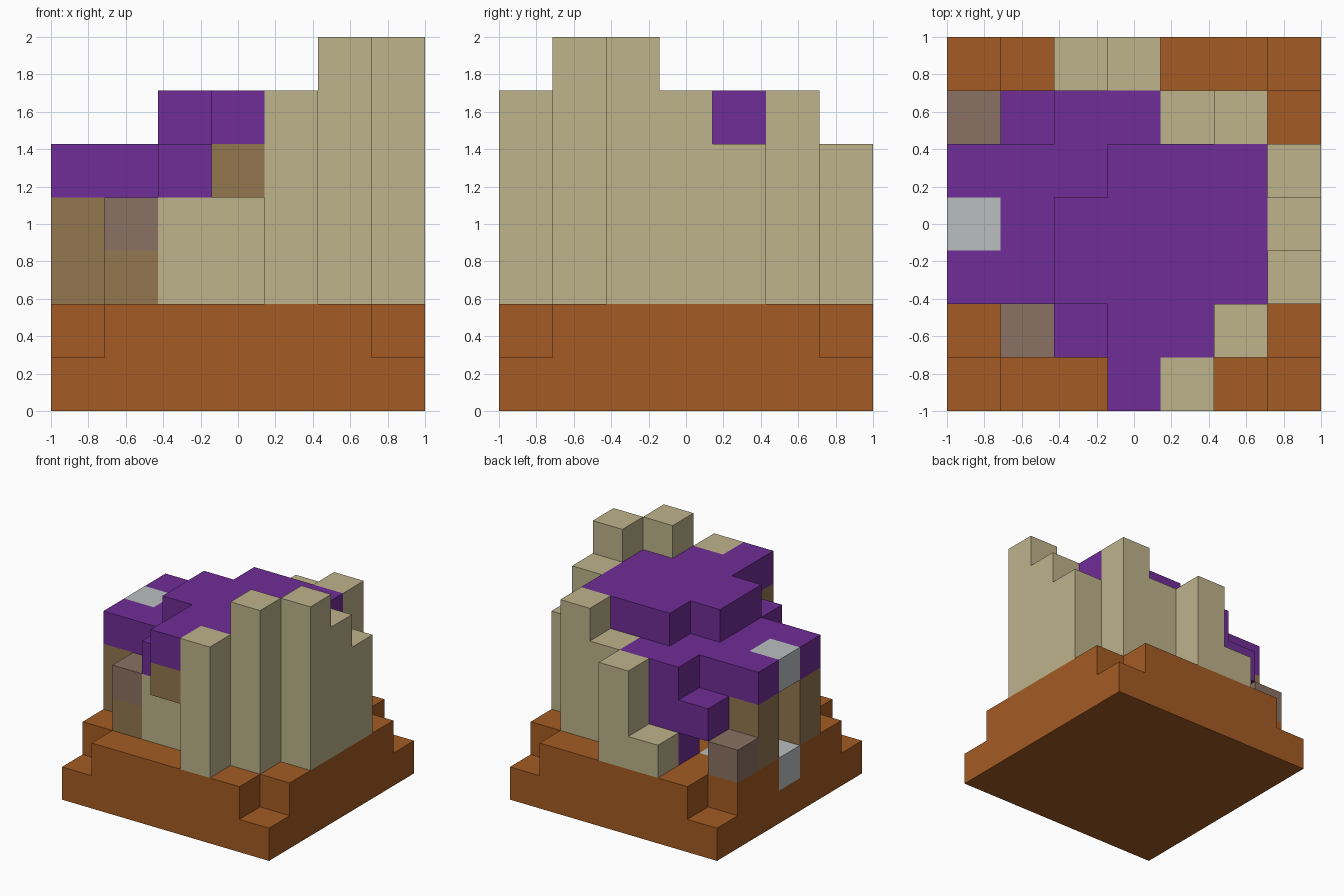
import bpy, bmesh
from mathutils import Matrix, Vector

if "Cube" in bpy.data.objects:
    bpy.data.objects.remove(bpy.data.objects["Cube"], do_unlink=True)

N = 7
CELL = 2 / N


def material(name, rgb):
    linear = [((c / 255 + 0.055) / 1.055) ** 2.4 for c in rgb]
    mat = bpy.data.materials.new(name)
    mat.use_nodes = True
    mat.diffuse_color = (*linear, 1)
    bsdf = mat.node_tree.nodes["Principled BSDF"]
    bsdf.inputs["Base Color"].default_value = (*linear, 1)
    bsdf.inputs["Roughness"].default_value = 0.9
    return mat


orange = material("orange earth", (164, 91, 35))
tan = material("tan stone", (189, 179, 139))
purple = material("purple roof", (111, 45, 151))
brown = material("brown timber", (146, 119, 79))
taupe = material("taupe stone", (138, 113, 98))
grey = material("pale grey", (186, 191, 192))


def block(xs, ys, zs):
    """Grid cells of a box; each argument is an index or an inclusive range."""
    spans = [range(s[0], s[1] + 1) if isinstance(s, tuple) else (s,) for s in (xs, ys, zs)]
    return {(x, y, z) for x in spans[0] for y in spans[1] for z in spans[2]}


parts = []


def part(name, mat, *blocks):
    parts.append((name, mat, set().union(*blocks)))


# Stepped ground: full slab, then a slab without its corners
step = block((0, 6), (0, 6), 1) - {(x, y, 1) for x in (0, 6) for y in (0, 6)}
path = block(0, 3, 1) | block(1, 4, 1)
part("ground_base", orange, block((0, 6), (0, 6), 0), step - path)
part("doorstep", grey, path)

# Stone walls, a ring of columns around the hollow room
part("front_wall", tan, block((2, 3), 1, (2, 3)), block(4, 0, (2, 5)))
part("front_tower", tan, block(5, 1, (2, 6)))
part("side_wall", tan, block(6, 2, (2, 6)), block(6, 3, (2, 5)), block(6, 4, (2, 4)))
part("back_wall", tan, block(5, 5, (2, 5)), block(4, 5, (2, 4)),
     block(3, 6, (2, 4)), block(2, 6, 2))

# Timber doorposts, corner post and front beam end
part("door_posts", brown, block(0, 2, (2, 3)), block(0, 4, (2, 3)))
part("corner_post", brown, block(1, 1, 2))
part("beam_end", brown, block(3, 0, 4))
part("corner_cap", taupe, block(1, 1, 3))
part("back_boulder", taupe, block(0, 5, 2))

# Roof in two tiers, with a lintel over the door
part("lower_roof", purple, block((0, 2), 4, 4), block(1, 3, 4), block((0, 1), 2, 4),
     block(2, 1, 4), block(3, 5, 4))
part("upper_roof", purple, block((2, 5), (2, 3), 5), block((3, 5), 4, 5),
     block((3, 4), 1, 5), block(3, 0, 5))
part("back_drape", purple, block(2, 5, (2, 4)), block(1, 5, 3))
part("door_lintel", grey, block(0, 3, 4))

solid = set().union(*(cells for _, _, cells in parts))


def build(name, mat, cells):
    """Make one object from cubes, keeping only the exposed faces."""
    bm = bmesh.new()
    for cell in sorted(cells):
        centre = (Vector(cell) + Vector((0.5, 0.5, 0.5))) * CELL - Vector((1, 1, 0))
        verts = bmesh.ops.create_cube(bm, size=CELL, matrix=Matrix.Translation(centre))["verts"]
        hidden = []
        for face in {f for v in verts for f in v.link_faces}:
            face.normal_update()
            if tuple(c + round(n) for c, n in zip(cell, face.normal)) in solid:
                hidden.append(face)
        bmesh.ops.delete(bm, geom=hidden, context="FACES")
    bmesh.ops.remove_doubles(bm, verts=bm.verts[:], dist=0.001)
    mesh = bpy.data.meshes.new(name)
    bm.to_mesh(mesh)
    bm.free()
    mesh.materials.append(mat)
    bpy.context.collection.objects.link(bpy.data.objects.new(name, mesh))


for spec in parts:
    build(*spec)
